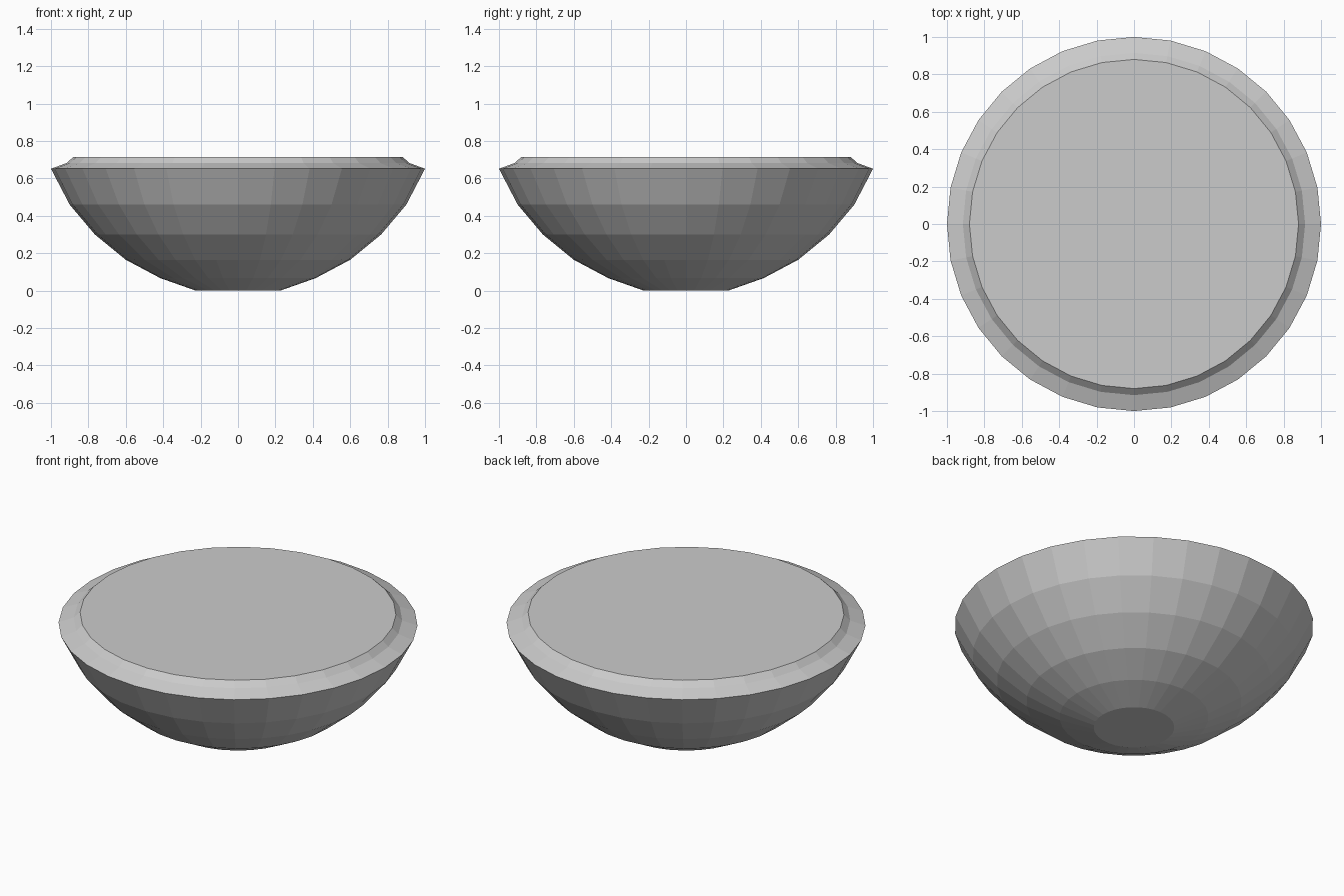
import bpy, bmesh
from math import cos, sin, tau

if "Cube" in bpy.data.objects:
    bpy.data.objects.remove(bpy.data.objects["Cube"])

SIDES = 32

def lathe(name, profile):
    """Flat-shaded solid of revolution, capped at both ends (profile runs bottom to top)."""
    bm = bmesh.new()
    rings = [[bm.verts.new((r * cos(tau * i / SIDES), r * sin(tau * i / SIDES), z))
              for i in range(SIDES)] for r, z in profile]
    for low, high in zip(rings, rings[1:]):
        for i in range(SIDES):
            j = (i + 1) % SIDES
            bm.faces.new((low[i], low[j], high[j], high[i]))
    bm.faces.new(rings[0][::-1])
    bm.faces.new(rings[-1])
    mesh = bpy.data.meshes.new(name)
    bm.to_mesh(mesh)
    bm.free()
    obj = bpy.data.objects.new(name, mesh)
    bpy.context.collection.objects.link(obj)
    return obj

# Rounded bowl: flat foot, curved wall, sloping rim and flat top
lathe("bowl", [
    (0.225, 0.0), (0.415, 0.067), (0.60, 0.165), (0.765, 0.30),
    (0.90, 0.46), (1.0, 0.652),          # outer wall up to the lip
    (0.915, 0.683), (0.88, 0.716),       # rim rising to the flat top
])
